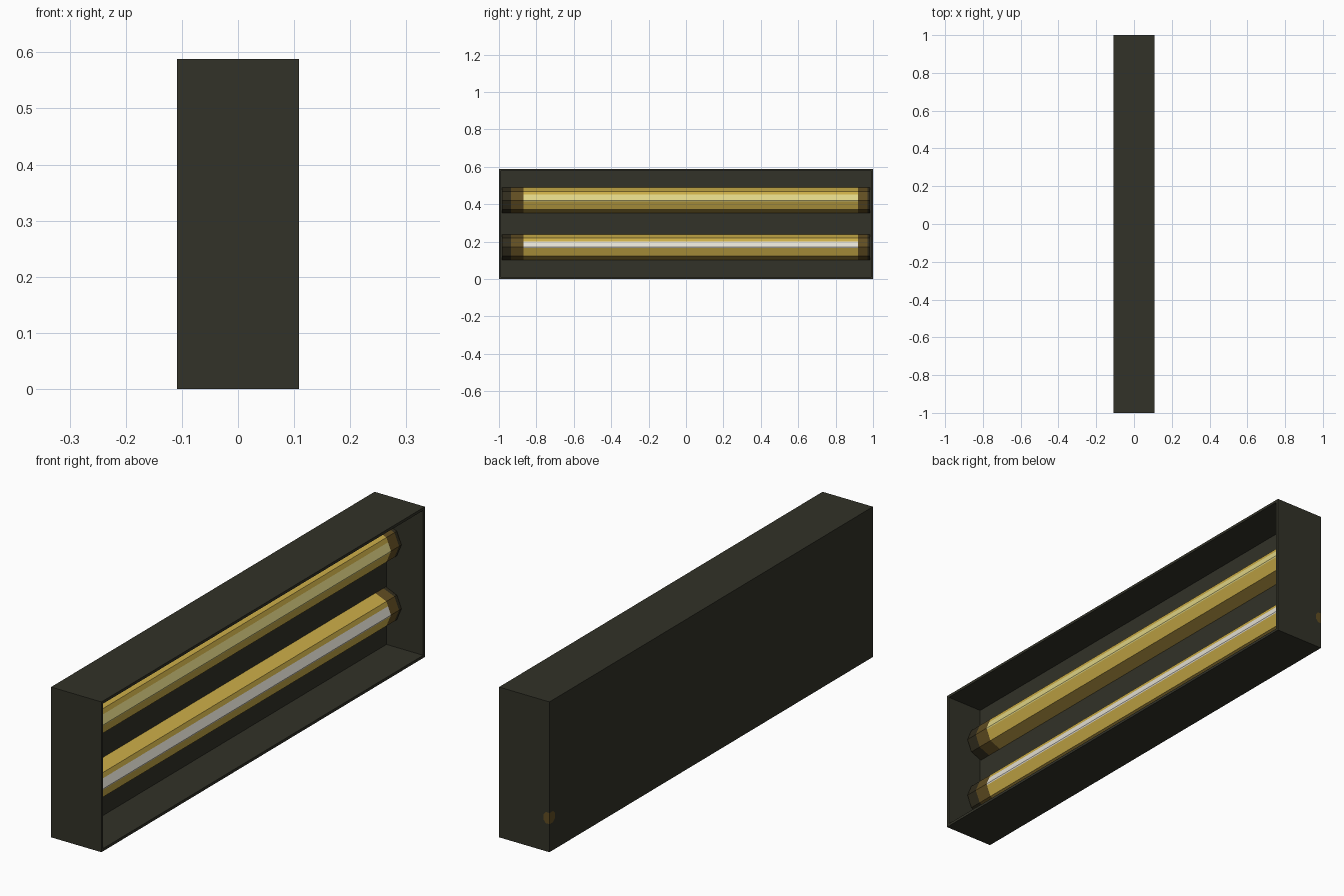
import bpy, bmesh, math

if "Cube" in bpy.data.objects:
    bpy.data.objects.remove(bpy.data.objects["Cube"])

def mat(name, c):
    m = bpy.data.materials.new(name)
    m.diffuse_color = (*c, 1)
    m.use_nodes = True
    m.node_tree.nodes["Principled BSDF"].inputs["Base Color"].default_value = m.diffuse_color
    return m

DARK = mat("dark_housing", (0.032, 0.032, 0.021))
GOLD = mat("gold_glow", (0.60, 0.42, 0.065))
OCHRE = mat("ochre_glow", (0.36, 0.24, 0.045))
WHITE = mat("white_glow", (0.78, 0.75, 0.66))
PALE = mat("pale_yellow_glow", (0.75, 0.67, 0.24))
BROWN = mat("brown_tube_end", (0.12, 0.075, 0.016))
BLACK = mat("burnt_tube_end", (0.03, 0.025, 0.012))

W, L, H = 0.109, 1.0, 0.588      # half depth, half length, height
WALL, BACK = 0.015, -0.05        # rim thickness, recessed panel position


def finish(name, bm, mats):
    me = bpy.data.meshes.new(name)
    bm.to_mesh(me)
    bm.free()
    ob = bpy.data.objects.new(name, me)
    for m in mats:
        me.materials.append(m)
    bpy.context.collection.objects.link(ob)
    return ob


# Housing: box whose +x face is inset and pushed back into a recess
bm = bmesh.new()
bmesh.ops.create_cube(bm, size=1)
for v in bm.verts:
    v.co = (v.co.x * 2 * W, v.co.y * 2 * L, (v.co.z + 0.5) * H)
front = max(bm.faces, key=lambda f: f.calc_center_median().x)
bmesh.ops.inset_region(bm, faces=[front], thickness=WALL)
ext = bmesh.ops.extrude_discrete_faces(bm, faces=[front])
for v in ext["faces"][0].verts:
    v.co.x = BACK
finish("housing", bm, [DARK])


# Tubes: half octagons against the panel, coloured by strip and by end distance
def tube(name, zc, core, r=0.068):
    pts = [(r * math.cos(math.radians(a)), r * math.sin(math.radians(a)))
           for a in (90, 45, 0, -45, -90)]
    a, b, c = pts[1], pts[2], pts[3]
    mix = lambda p, q, t: (p[0] + (q[0] - p[0]) * t, p[1] + (q[1] - p[1]) * t)
    profile = [pts[0], a, mix(a, b, 0.35), b, mix(b, c, 0.1), c, pts[4]]
    strip = [0, 0, 1, 1, 0, 2]
    stations = [-0.985, -0.935, -0.87, 0.0, 0.92, 0.97, 0.985]
    bm = bmesh.new()
    rows = [[bm.verts.new((BACK + x, y, zc + z)) for x, z in profile]
            for y in stations]
    for i in range(len(stations) - 1):
        for j in range(len(profile) - 1):
            f = bm.faces.new((rows[i][j], rows[i][j + 1],
                              rows[i + 1][j + 1], rows[i + 1][j]))
            if i in (0, 5):
                f.material_index = 4
            elif i in (1, 4):
                f.material_index = 3
            else:
                f.material_index = strip[j]
    bmesh.ops.recalc_face_normals(bm, faces=bm.faces)
    if sum(f.normal.x for f in bm.faces) < 0:
        bmesh.ops.reverse_faces(bm, faces=bm.faces)
    finish(name, bm, [GOLD, core, OCHRE, BROWN, BLACK])


tube("upper_tube", 0.42, PALE)
tube("lower_tube", 0.17, WHITE)

# Small brown patch wrapped round the back corner
bm = bmesh.new()
e, zc, rz = 0.001, 0.132, 0.022
half = [(0, rz), (0.6, rz), (1, rz * 0.4), (1, -rz * 0.4), (0.6, -rz), (0, -rz)]
bm.faces.new([bm.verts.new((-W + 0.026 * t, L + e, zc + z)) for t, z in half])
bm.faces.new([bm.verts.new((-W - e, L - 0.034 * t, zc + z)) for t, z in half])
for f in bm.faces:
    f.normal_update()
    if f.normal.y - f.normal.x < 0:
        f.normal_flip()
finish("corner_patch", bm, [BROWN])
